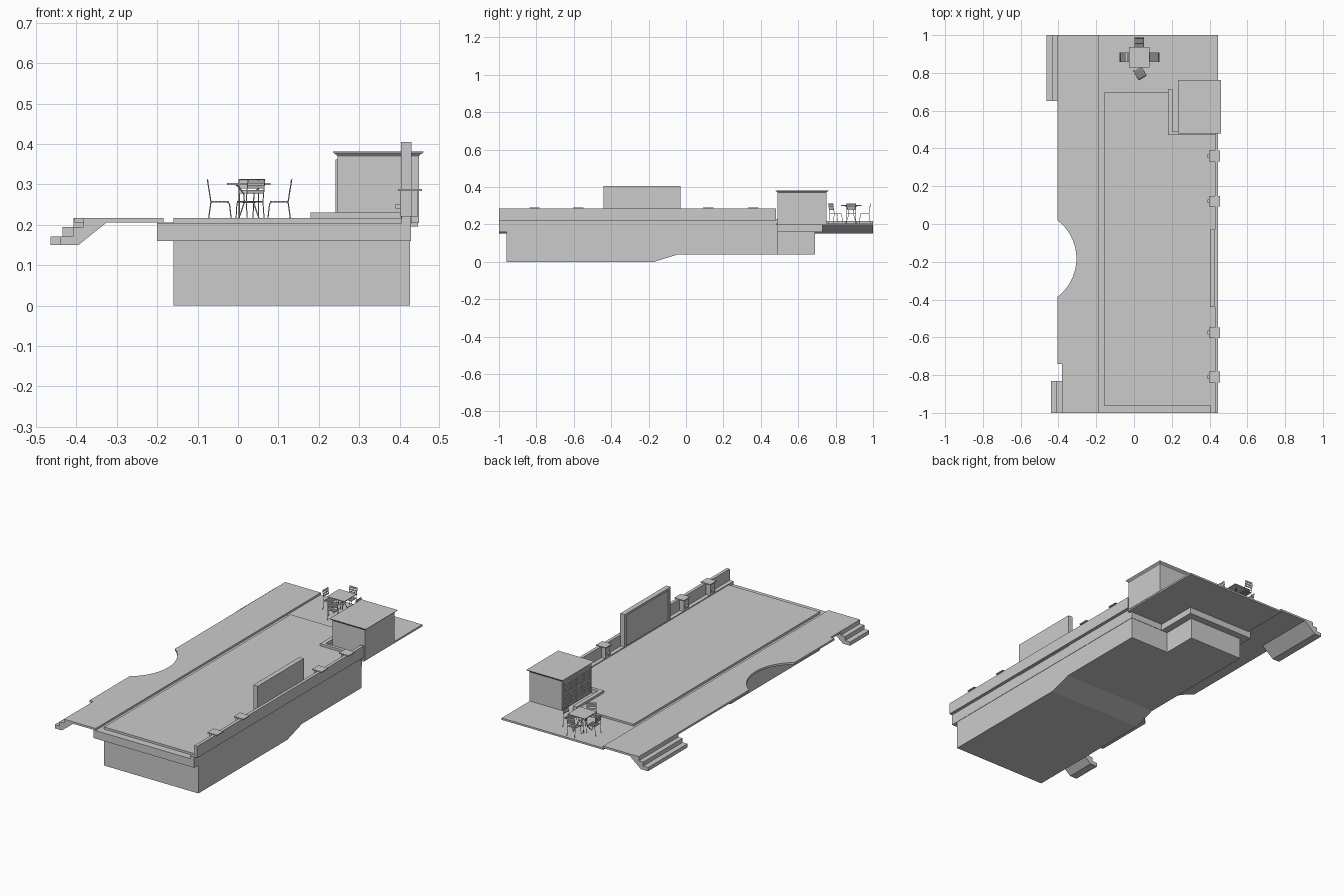
import bpy, bmesh, math
from mathutils import Matrix, Vector

if "Cube" in bpy.data.objects:
    bpy.data.objects.remove(bpy.data.objects["Cube"])


def finish(name, bm, mat=None):
    me = bpy.data.meshes.new(name)
    if mat:
        bm.transform(mat)
    bm.to_mesh(me)
    bm.free()
    ob = bpy.data.objects.new(name, me)
    bpy.context.collection.objects.link(ob)
    return ob


def boxes(name, items, mat=None):
    """One object from (x0, x1, y0, y1, z0, z1) blocks."""
    bm = bmesh.new()
    for x0, x1, y0, y1, z0, z1 in items:
        m = Matrix.Translation(((x0 + x1) / 2, (y0 + y1) / 2, (z0 + z1) / 2))
        bmesh.ops.create_cube(bm, size=1, matrix=m @ Matrix.Diagonal((x1 - x0, y1 - y0, z1 - z0, 1)))
    return finish(name, bm, mat)


def prism(name, pts, offset):
    """Extrude a planar outline of 3D points by a vector."""
    bm = bmesh.new()
    f = bm.faces.new([bm.verts.new(p) for p in pts])
    r = bmesh.ops.extrude_face_region(bm, geom=[f])
    bmesh.ops.translate(bm, vec=offset, verts=[v for v in r['geom'] if isinstance(v, bmesh.types.BMVert)])
    bmesh.ops.recalc_face_normals(bm, faces=bm.faces)
    return finish(name, bm)


def slab(name, pts, z0, z1):
    return prism(name, [(x, y, z0) for x, y in pts], (0, 0, z1 - z0))


def tubes(name, paths, r, mat):
    cu = bpy.data.curves.new(name, 'CURVE')
    cu.dimensions = '3D'
    cu.bevel_depth = r
    cu.bevel_resolution = 0
    cu.use_fill_caps = True
    for path in paths:
        s = cu.splines.new('POLY')
        s.points.add(len(path) - 1)
        for p, co in zip(s.points, path):
            p.co = (*co, 1)
    ob = bpy.data.objects.new(name, cu)
    ob.matrix_world = mat
    bpy.context.collection.objects.link(ob)
    return ob


# Pool basin: open shell facing inward, with a sloping floor
def depth(y):
    return 0.0 if y < -0.1 else 0.04


basin_pts = [(-0.16, -0.96), (0.426, -0.96), (0.426, -0.17), (0.426, -0.04), (0.426, 0.49),
             (0.18, 0.49), (0.18, 0.69), (-0.16, 0.69), (-0.16, -0.04), (-0.16, -0.17)]
bm = bmesh.new()
low = [bm.verts.new((x, y, depth(y))) for x, y in basin_pts]
top = [bm.verts.new((x, y, 0.205)) for x, y in basin_pts]
n = len(low)
for i in range(n):
    j = (i + 1) % n
    bm.faces.new((low[j], low[i], top[i], top[j]))
for idx in ((0, 1, 2, 9), (9, 2, 3, 8), (8, 3, 4, 5, 6, 7)):
    bm.faces.new([low[i] for i in idx])
finish("pool_basin", bm)

# Overflow gutter around the basin
inner = [(-0.16, -0.96), (0.426, -0.96), (0.426, 0.49), (0.18, 0.49), (0.18, 0.69), (-0.16, 0.69)]
outer = [(-0.2, -1), (0.428, -1), (0.428, 0.492), (0.22, 0.492), (0.22, 0.73), (-0.2, 0.73)]
bm = bmesh.new()
a = [bm.verts.new((x, y, 0.16)) for x, y in inner]
b = [bm.verts.new((x, y, 0.16)) for x, y in outer]
c = [bm.verts.new((x, y, 0.205)) for x, y in outer]
d = [bm.verts.new((x, y, 0.205)) for x, y in inner]
for i in range(6):
    j = (i + 1) % 6
    bm.faces.new((b[i], b[j], a[j], a[i]))
    bm.faces.new((b[j], b[i], c[i], c[j]))
    bm.faces.new((c[i], c[j], d[j], d[i]))
finish("gutter", bm)

# Raised water block
slab("water", [(-0.16, -0.96), (0.405, -0.96), (0.405, 0.475), (0.18, 0.475), (0.18, 0.695), (-0.16, 0.695)],
     0.203, 0.217)

# Left deck with round bite and front notch
arc = []
half = math.asin(0.2025 / 0.255)
for k in range(25):
    t = half - 2 * half * k / 24
    arc.append((-0.56 + 0.255 * math.cos(t), -0.183 + 0.255 * math.sin(t)))
slab("left_deck", [(-0.185, -1), (-0.185, 1), (-0.405, 1)] + arc
     + [(-0.405, -0.74), (-0.382, -0.74), (-0.382, -1)], 0.206, 0.217)

# Back deck
slab("back_deck", [(-0.185, 0.695), (0.18, 0.695), (0.18, 0.48), (0.446, 0.48), (0.446, 1), (-0.185, 1)],
     0.196, 0.206)

# Stairs
prof = [(-0.464, 0.15), (-0.464, 0.171), (-0.434, 0.171), (-0.434, 0.194), (-0.407, 0.194),
        (-0.407, 0.2165), (-0.37, 0.2165), (-0.35, 0.206), (-0.42, 0.15)]
for name, dx, y0, y1 in (("back_stairs", 0, 0.65, 1), ("front_stairs", 0.025, -1, -0.83)):
    prism(name, [(x + dx, y0, z) for x, z in prof], (0, y1 - y0, 0))

# Right coping, low wall, and coping around the pump house
boxes("right_coping", [(0.405, 0.428, -1, 0.475, 0.203, 0.222)])
boxes("low_wall", [(0.428, 0.446, -1, 0.48, 0.22, 0.285)])
slab("house_coping", [(0.18, 0.472), (0.43, 0.472), (0.43, 0.49), (0.203, 0.49), (0.203, 0.715), (0.18, 0.715)],
     0.203, 0.23)

# Tall feature panel with a thin raised frame
boxes("feature_panel", [(0.408, 0.43, -0.44, -0.03, 0.217, 0.405)])
boxes("panel_frame", [(0.403, 0.41, -0.44, -0.425, 0.217, 0.405), (0.403, 0.41, -0.045, -0.03, 0.217, 0.405),
                      (0.403, 0.41, -0.425, -0.045, 0.393, 0.405)])

# Wall pillars with caps and spouts
for i, y in enumerate((0.36, 0.12, -0.575, -0.81)):
    boxes(f"pillar_{i}", [(0.402, 0.43, y - 0.02, y + 0.02, 0.22, 0.284),
                          (0.396, 0.456, y - 0.028, y + 0.028, 0.284, 0.289),
                          (0.39, 0.404, y - 0.01, y + 0.01, 0.24, 0.25)])

# Small house with flared roof
boxes("house_body", [(0.246, 0.448, 0.49, 0.75, 0.204, 0.373)])
bm = bmesh.new()
rings = []
for g, z in ((0, 0.37), (0.003, 0.374), (0.01, 0.378), (0.012, 0.382)):
    rings.append([bm.verts.new((x, y, z)) for x, y in (
        (0.246 - g, 0.49 - g), (0.448 + g, 0.49 - g), (0.448 + g, 0.75 + g), (0.246 - g, 0.75 + g))])
for r0, r1 in zip(rings, rings[1:]):
    for i in range(4):
        bm.faces.new((r0[i], r0[(i + 1) % 4], r1[(i + 1) % 4], r1[i]))
bm.faces.new(rings[-1])
bm.faces.new(rings[0][::-1])
finish("house_roof", bm)

# Louvred doors on the house
for k, y0 in enumerate((0.505, 0.622)):
    y1 = y0 + 0.113
    parts = [(0.241, 0.247, y, y + 0.01, 0.212, 0.362) for y in (y0, y0 + 0.0515, y1 - 0.01)]
    parts += [(0.241, 0.247, y0 + 0.01, y1 - 0.01, z, z + 0.01) for z in (0.212, 0.282, 0.352)]
    parts += [(0.243, 0.247, y0 + 0.01, y1 - 0.01, 0.225 + 0.0095 * i, 0.229 + 0.0095 * i) for i in range(14)]
    boxes(f"louvre_door_{k}", parts)

# Table
F = 0.206
T = Matrix.Translation((0.027, 0.883, F))
boxes("table_top", [(-0.054, 0.054, -0.054, 0.054, 0.093, 0.097)], T)
legs = []
for k in range(4):
    ang = math.pi / 4 + k * math.pi / 2
    legs.append([(r * math.cos(ang), r * math.sin(ang), z) for r, z in
                 ((0.042, 0.0), (0.03, 0.02), (0.016, 0.05), (0.018, 0.07), (0.035, 0.088), (0.045, 0.093))])
tubes("table_legs", legs, 0.002, T)
tubes("table_brace", [[(0.016 * math.cos(t * math.pi / 4), 0.016 * math.sin(t * math.pi / 4), 0.05)
                       for t in range(9)]], 0.0015, T)

# Chairs: facing local +x, slatted seat and back
for i, (x, y, rot) in enumerate(((-0.045, 0.883, 0), (0.102, 0.883, 180), (0.027, 0.956, -90), (0.03, 0.8, 120))):
    M = Matrix.Translation((x, y, F)) @ Matrix.Rotation(math.radians(rot), 4, 'Z')
    frame = []
    for s in (-0.024, 0.024):
        frame.append([(-0.029, s, 0), (-0.022, s, 0.05), (-0.025, s, 0.07), (-0.031, s, 0.106)])
        frame.append([(0.029, s, 0), (0.024, s, 0.046), (0.02, s, 0.05), (-0.022, s, 0.05)])
    frame.append([(-0.031, -0.024, 0.106), (-0.031, 0.024, 0.106)])
    tubes(f"chair_frame_{i}", frame, 0.0014, M)
    slats = [(-0.022 + 0.0095 * k, -0.015 + 0.0095 * k, -0.024, 0.024, 0.05, 0.053) for k in range(5)]
    for z in (0.072, 0.084, 0.096):
        bx = -0.025 - (z - 0.07) / 6
        slats.append((bx - 0.001, bx + 0.001, -0.024, 0.024, z, z + 0.008))
    boxes(f"chair_slats_{i}", slats, M)
